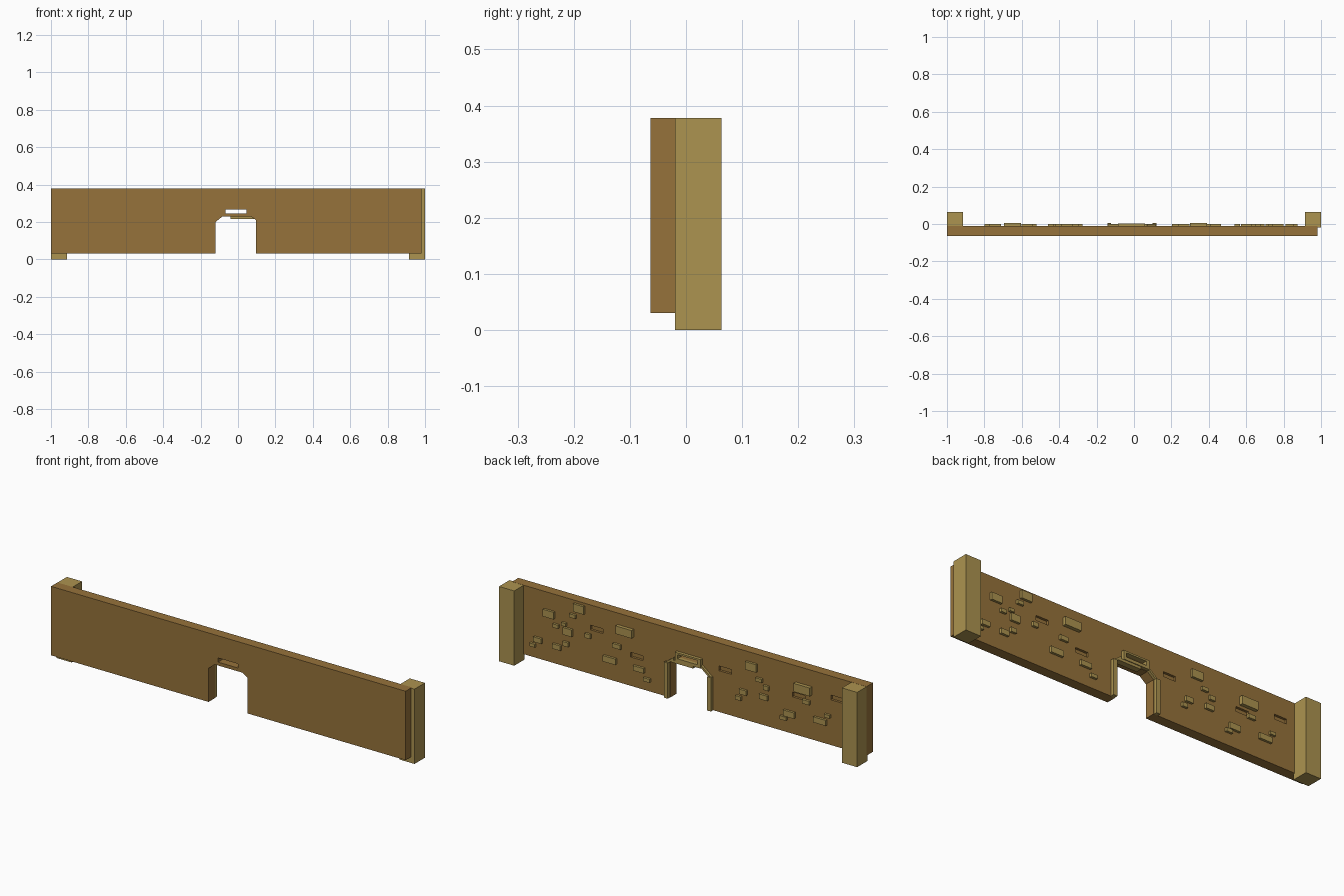
import bpy, bmesh
from mathutils import Matrix


def material(name, rgb):
    m = bpy.data.materials.new(name)
    m.diffuse_color = (*rgb, 1)
    return m


BROWN = material("wall brown", (0.305, 0.170, 0.043))
TAN = material("stone tan", (0.413, 0.292, 0.080))
BACK = -0.012   # back face of the wall


def finish(name, bm, mat):
    bmesh.ops.recalc_face_normals(bm, faces=bm.faces)
    me = bpy.data.meshes.new(name)
    bm.to_mesh(me)
    bm.free()
    me.materials.append(mat)
    ob = bpy.data.objects.new(name, me)
    bpy.context.collection.objects.link(ob)
    return ob


def add_box(bm, x0, x1, y0, y1, z0, z1):
    m = Matrix.Translation(((x0 + x1) / 2, (y0 + y1) / 2, (z0 + z1) / 2))
    bmesh.ops.create_cube(bm, size=1, matrix=m @ Matrix.Diagonal((x1 - x0, y1 - y0, z1 - z0, 1)))


def add_prism(bm, outline, y0, y1):
    face = bm.faces.new([bm.verts.new((x, y0, z)) for x, z in outline])
    ext = bmesh.ops.extrude_face_region(bm, geom=[face])
    bmesh.ops.translate(bm, vec=(0, y1 - y0, 0),
                        verts=[v for v in ext["geom"] if isinstance(v, bmesh.types.BMVert)])


# Wall slab with a doorway notched out of the bottom
bm = bmesh.new()
add_prism(bm, [(-1, 0.03), (-0.12, 0.03), (-0.12, 0.20), (-0.085, 0.228), (0.07, 0.228),
               (0.096, 0.21), (0.096, 0.03), (0.98, 0.03), (0.98, 0.378), (-1, 0.378)],
          -0.063, BACK)
wall = finish("wall", bm, BROWN)

# Slot above the door and shallow recesses in the back
bm = bmesh.new()
add_box(bm, -0.067, 0.045, -0.1, 0.05, 0.245, 0.266)
for x, z in [(0.507, 0.264), (0.283, 0.187), (-0.21, 0.25), (-0.62, 0.228), (-0.835, 0.27)]:
    add_box(bm, x - 0.035, x + 0.035, BACK - 0.012, 0.05, z - 0.012, z + 0.012)
cutter = finish("recess_cutter", bm, BROWN)
cutter.hide_render = True
cutter.hide_viewport = True
mod = wall.modifiers.new("recesses", "BOOLEAN")
mod.operation = "DIFFERENCE"
mod.solver = "EXACT"
mod.object = cutter

# End pillars
for name, x0, x1 in [("left_pillar", -0.9995, -0.915), ("right_pillar", 0.915, 1.0)]:
    bm = bmesh.new()
    add_box(bm, x0, x1, -0.02, 0.063, 0, 0.3775)
    finish(name, bm, TAN)

# Raised stones on the back: x, z, width, height
stones = [
    (0.77, 0.274, 0.06, 0.036), (0.602, 0.345, 0.06, 0.040), (0.636, 0.30, 0.035, 0.018),
    (0.731, 0.224, 0.03, 0.018), (0.664, 0.212, 0.05, 0.036), (0.685, 0.245, 0.025, 0.016),
    (0.675, 0.148, 0.03, 0.022), (0.725, 0.12, 0.045, 0.025), (0.832, 0.126, 0.045, 0.025),
    (0.86, 0.094, 0.03, 0.016), (0.552, 0.222, 0.03, 0.022), (0.345, 0.30, 0.09, 0.040),
    (0.39, 0.213, 0.045, 0.022), (0.43, 0.133, 0.07, 0.030), (0.267, 0.13, 0.06, 0.025),
    (0.222, 0.088, 0.035, 0.018), (-0.36, 0.31, 0.06, 0.040), (-0.404, 0.255, 0.035, 0.018),
    (-0.315, 0.17, 0.04, 0.025), (-0.29, 0.134, 0.03, 0.020), (-0.444, 0.225, 0.03, 0.022),
    (-0.43, 0.175, 0.045, 0.025), (-0.65, 0.275, 0.09, 0.042), (-0.667, 0.214, 0.04, 0.020),
    (-0.572, 0.128, 0.06, 0.030), (-0.54, 0.10, 0.035, 0.018), (-0.745, 0.139, 0.07, 0.028),
    (-0.785, 0.175, 0.03, 0.016),
]
bm = bmesh.new()
for x, z, w, h in stones:
    out = 0.006 if w > 0.08 else 0.0
    add_box(bm, x - w / 2, x + w / 2, BACK - 0.005, out, z - h / 2, z + h / 2)
finish("raised_stones", bm, TAN)

# Door surround on the back: jambs, sloped corners and slotted lintel
bm = bmesh.new()
add_box(bm, 0.098, 0.12, BACK - 0.005, 0.006, 0.03, 0.21)
add_box(bm, -0.143, -0.122, BACK - 0.005, 0.006, 0.03, 0.20)
add_prism(bm, [(-0.122, 0.20), (-0.085, 0.23), (-0.085, 0.243), (-0.138, 0.20)], BACK - 0.005, 0.0)
add_prism(bm, [(0.098, 0.21), (0.07, 0.23), (0.07, 0.243), (0.114, 0.21)], BACK - 0.005, 0.0)
add_box(bm, -0.04, 0.085, -0.03, 0.0, 0.217, 0.23)
add_box(bm, -0.085, 0.06, BACK - 0.005, 0.004, 0.23, 0.245)
add_box(bm, -0.085, 0.06, BACK - 0.005, 0.004, 0.266, 0.275)
add_box(bm, -0.085, -0.067, BACK - 0.005, 0.004, 0.245, 0.266)
add_box(bm, 0.045, 0.06, BACK - 0.005, 0.004, 0.245, 0.266)
finish("door_surround", bm, TAN)
